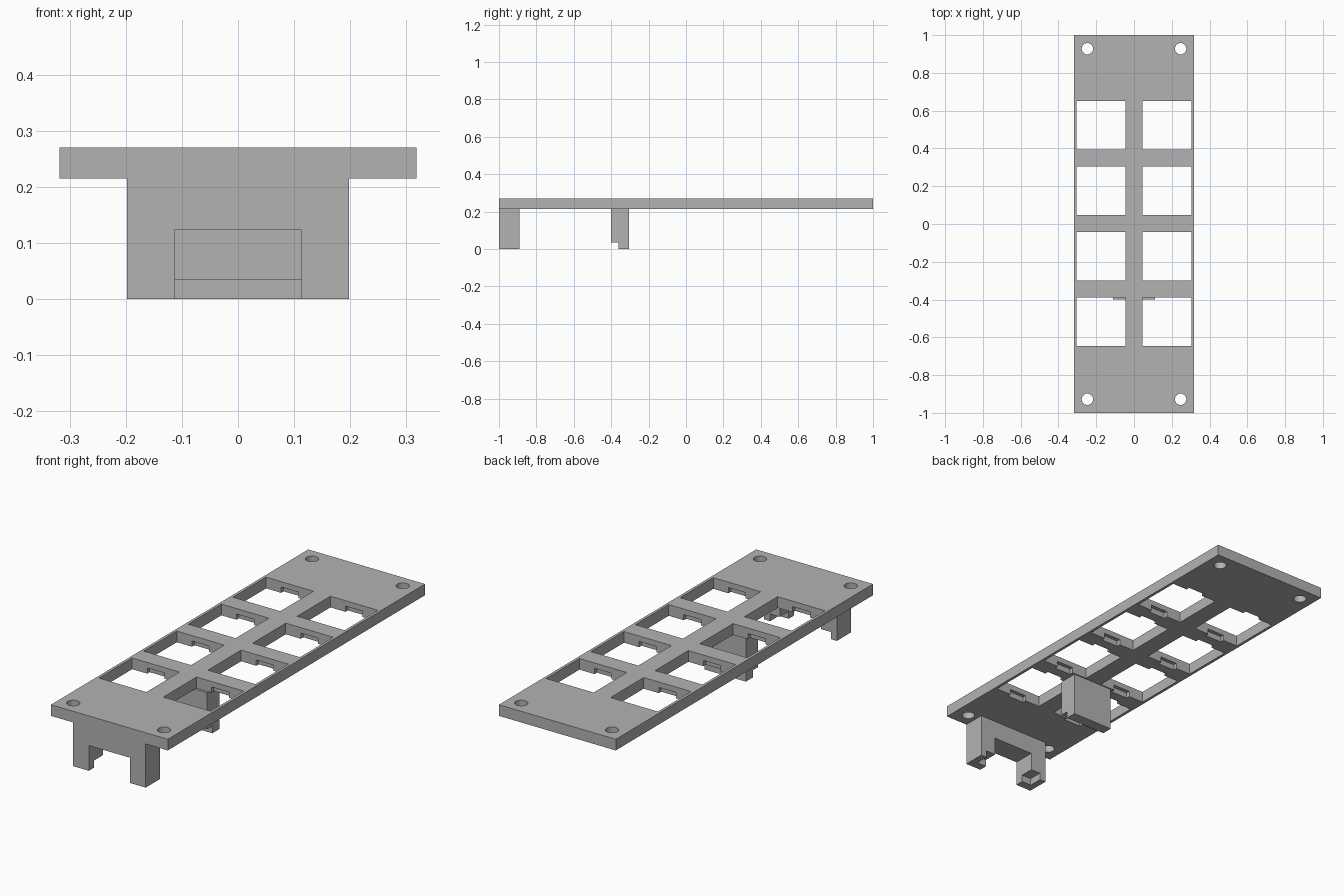
import bpy, bmesh
from mathutils import Matrix, Vector

cube = bpy.data.objects.get("Cube")
if cube:
    bpy.data.objects.remove(cube, do_unlink=True)

TOP, UNDER = 0.27, 0.215          # plate faces
PITCH, HOLE = 0.347, 0.258        # key opening grid
BOARD = 0.165                     # half width of the circuit board seat

grey = bpy.data.materials.new("plain grey")
grey.use_nodes = True
grey.diffuse_color = (0.45, 0.45, 0.45, 1)
grey.node_tree.nodes["Principled BSDF"].inputs["Base Color"].default_value = grey.diffuse_color


def add_box(bm, lo, hi):
    lo, hi = Vector(lo), Vector(hi)
    mat = Matrix.Translation((lo + hi) / 2) @ Matrix.Diagonal((*(hi - lo), 1))
    bmesh.ops.create_cube(bm, size=1, matrix=mat)


def make(name, bm):
    mesh = bpy.data.meshes.new(name)
    bm.to_mesh(mesh)
    bm.free()
    mesh.materials.append(grey)
    obj = bpy.data.objects.new(name, mesh)
    bpy.context.collection.objects.link(obj)
    return obj


def box_object(name, lo, hi):
    bm = bmesh.new()
    add_box(bm, lo, hi)
    return make(name, bm)


def combine(target, other, operation, keep=False):
    mod = target.modifiers.new(operation.lower(), "BOOLEAN")
    mod.operation, mod.solver, mod.object = operation, "EXACT", other
    bpy.context.view_layer.objects.active = target
    bpy.ops.object.modifier_apply(modifier=mod.name)
    if not keep:
        bpy.data.objects.remove(other, do_unlink=True)


# Flat plate
plate = box_object("switch_plate", (-0.318, -1, UNDER), (0.318, 1, TOP))

# Key openings and corner screw holes, with clip notches on the underside
holes, notches = bmesh.new(), bmesh.new()
h = HOLE / 2
for side in (-1, 1):
    x = side * 0.175
    for row in range(4):
        y = (row - 1.5) * PITCH + 0.003
        add_box(holes, (x - h, y - h, UNDER - 0.1), (x + h, y + h, TOP + 0.1))
        add_box(notches, (x - 0.047, y - h - 0.019, UNDER - 0.1),
                (x + 0.047, y + h + 0.019, UNDER + 0.028))
    for end in (-1, 1):
        bmesh.ops.create_cone(holes, cap_ends=True, segments=32, radius1=0.03,
                              radius2=0.03, depth=0.3,
                              matrix=Matrix.Translation((side * 0.247, end * 0.928, TOP)))
combine(plate, make("hole_cutter", holes), "DIFFERENCE")
combine(plate, make("notch_cutter", notches), "DIFFERENCE")

# Front bracket with an arch, and rear support block
front = box_object("front_bracket", (-0.198, -1, 0), (0.198, -0.89, UNDER))
arch = box_object("arch_cutter", (-0.112, -1.1, -0.1), (0.112, -0.8, 0.124))
combine(front, arch, "DIFFERENCE")
rear = box_object("rear_support", (-0.112, -0.4, 0), (0.112, -0.305, UNDER))

# Seat for a circuit board, cut into both supports
seat = box_object("seat_cutter", (-BOARD, -0.958, -0.1), (BOARD, -0.36, 0.035))
combine(front, seat, "DIFFERENCE", keep=True)
combine(rear, seat, "DIFFERENCE")

# Merge the supports into the plate
combine(plate, front, "UNION")
combine(plate, rear, "UNION")
